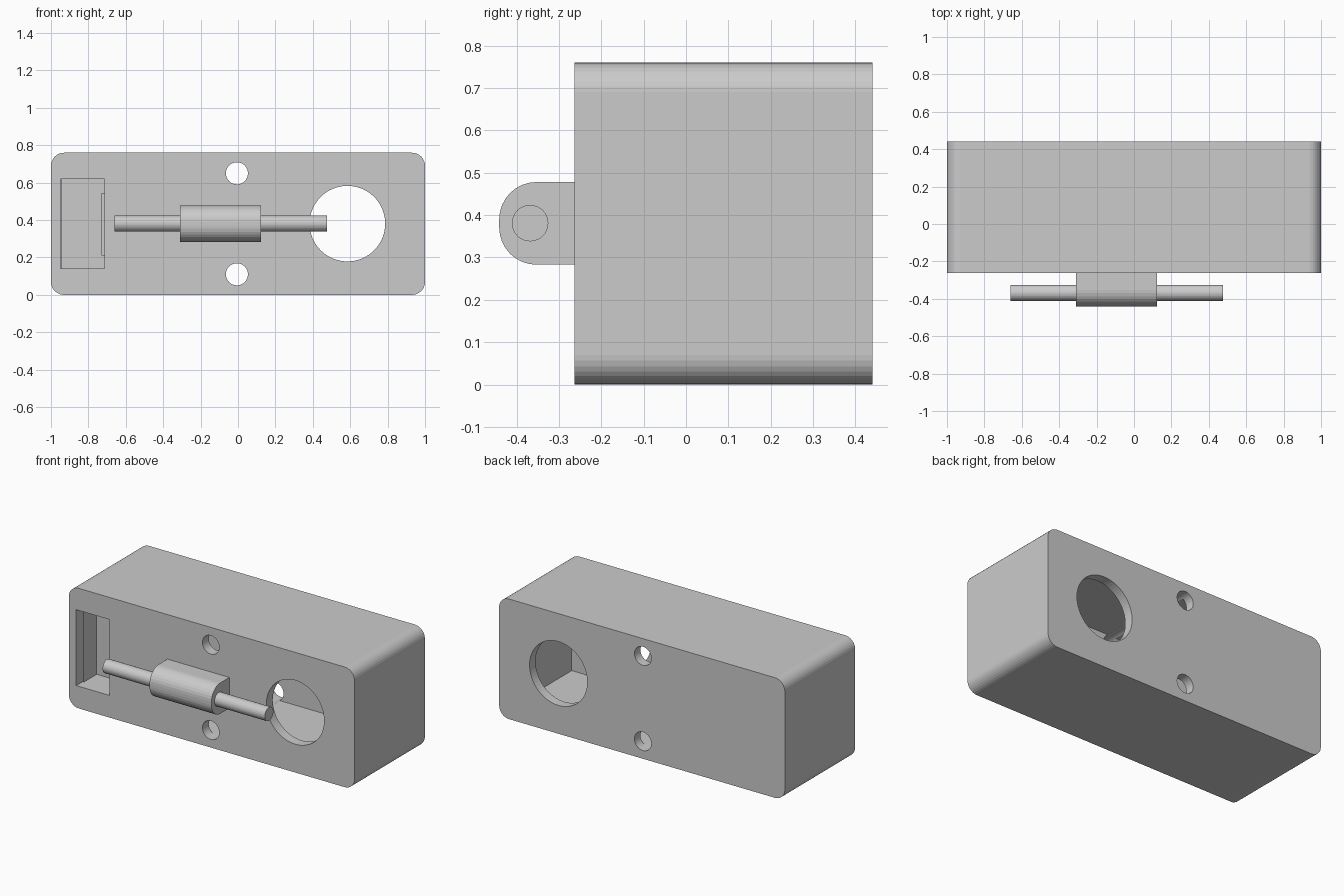
import bpy, bmesh
from math import cos, sin, pi

if "Cube" in bpy.data.objects:
    bpy.data.objects.remove(bpy.data.objects["Cube"])


def rounded(u0, u1, v0, v1, radii, n=8):
    """Rectangle outline; radii run counter-clockwise from the low-low corner."""
    pts = []
    corners = [(u0, v0, 1, 1), (u1, v0, -1, 1), (u1, v1, -1, -1), (u0, v1, 1, -1)]
    for i, ((u, v, su, sv), r) in enumerate(zip(corners, radii)):
        if not r:
            pts.append((u, v))
            continue
        for k in range(n + 1):
            a = pi + i * pi / 2 + k * pi / 2 / n
            pts.append((u + su * r + r * cos(a), v + sv * r + r * sin(a)))
    return pts


def circle(u, v, r, n=48):
    return [(u + r * cos(2 * pi * k / n), v + r * sin(2 * pi * k / n)) for k in range(n)]


def extrude(name, pts, a, b, axis):
    """Extrude an outline from a to b along x (outline in yz) or y (outline in xz)."""
    place = (lambda u, v, w: (w, u, v)) if axis == 'x' else (lambda u, v, w: (u, w, v))
    bm = bmesh.new()
    lo = [bm.verts.new(place(u, v, a)) for u, v in pts]
    hi = [bm.verts.new(place(u, v, b)) for u, v in pts]
    bm.faces.new(lo)
    bm.faces.new(hi)
    for i in range(len(pts)):
        j = (i + 1) % len(pts)
        bm.faces.new((lo[i], lo[j], hi[j], hi[i]))
    bmesh.ops.recalc_face_normals(bm, faces=bm.faces)
    me = bpy.data.meshes.new(name)
    bm.to_mesh(me)
    bm.free()
    ob = bpy.data.objects.new(name, me)
    bpy.context.collection.objects.link(ob)
    return ob


def box(name, x0, x1, y0, y1, z0, z1):
    return extrude(name, rounded(x0, x1, z0, z1, (0,) * 4), y0, y1, 'y')


def cut(target, cutters):
    """Subtract the cutters, bake the result and remove them."""
    for c in cutters:
        m = target.modifiers.new("cut", 'BOOLEAN')
        m.operation, m.solver, m.object = 'DIFFERENCE', 'EXACT', c
    dg = bpy.context.evaluated_depsgraph_get()
    me = bpy.data.meshes.new_from_object(target.evaluated_get(dg))
    target.modifiers.clear()
    target.data = me
    for c in cutters:
        bpy.data.objects.remove(c)


# hollow case with a round port, two screw holes and a rectangular window
case = extrude("case", rounded(-1, 1, 0, 0.76, (0.07,) * 4), -0.263, 0.44, 'y')
cut(case, [
    box("cavity", -0.94, 0.94, -0.2, 0.38, 0.06, 0.70),
    extrude("port", circle(0.585, 0.381, 0.202, 64), -0.6, 0.6, 'y'),
    extrude("screw_low", circle(-0.006, 0.11, 0.059, 32), -0.6, 0.6, 'y'),
    extrude("screw_high", circle(-0.006, 0.65, 0.059, 32), -0.6, 0.6, 'y'),
    box("window", -0.948, -0.715, -0.6, -0.1, 0.14, 0.62),
])

# pocket behind the window, with a small stop on its right wall
pocket = box("window_pocket", -0.94, -0.68, -0.2, -0.04, 0.11, 0.65)
cut(pocket, [box("pocket_space", -0.9399, -0.715, -0.4, -0.07, 0.14, 0.62)])
box("pocket_stop", -0.73, -0.70, -0.2, -0.07, 0.21, 0.545)

# rod holder on the front and the sliding rod through it
extrude("rod_holder", rounded(-0.441, -0.263, 0.283, 0.478, (0.088, 0, 0, 0.088)), -0.31, 0.123, 'x')
extrude("sliding_rod", circle(-0.368, 0.381, 0.043, 32), -0.66, 0.475, 'x')
